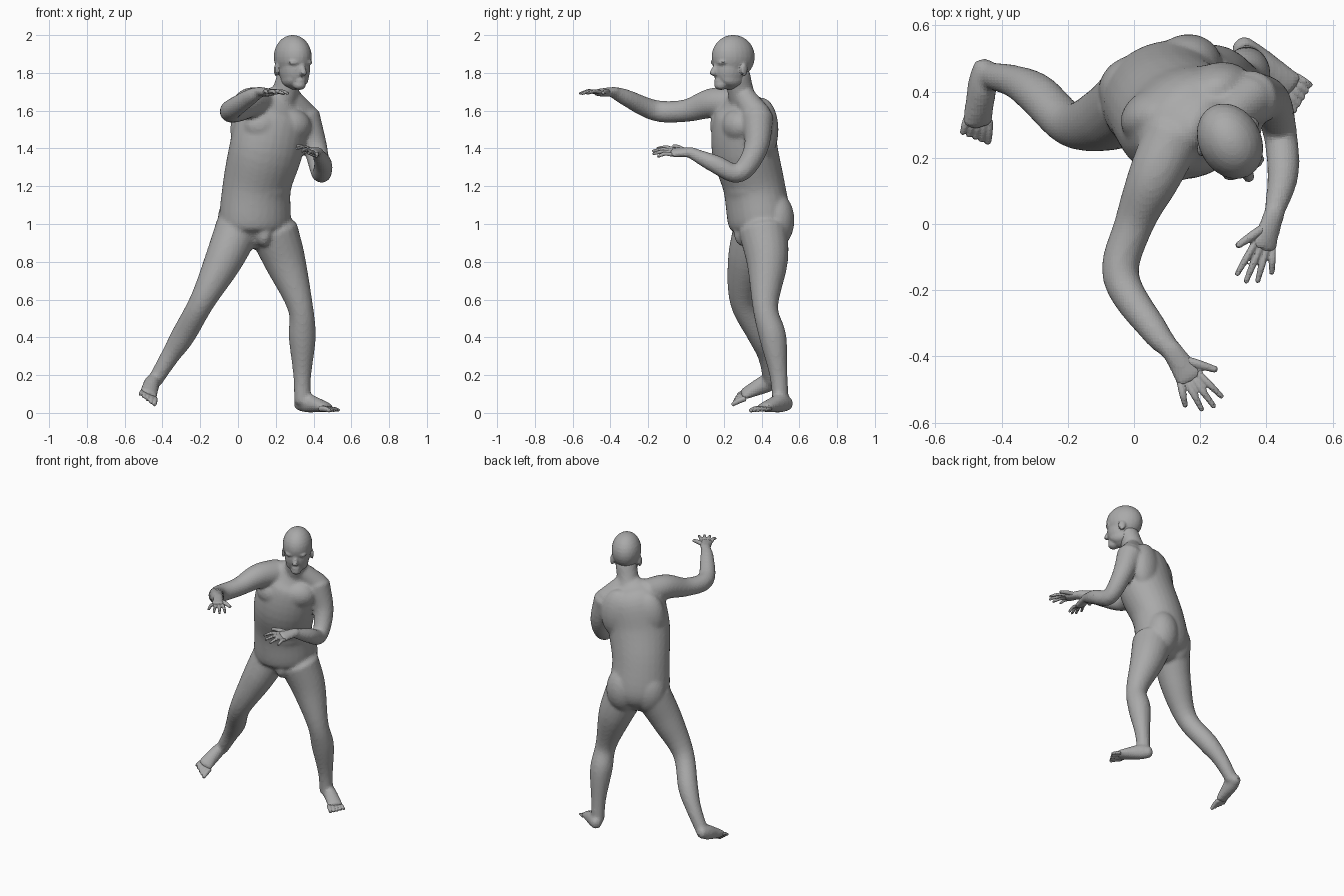
import bpy, bmesh, math
from mathutils import Vector, Matrix

if "Cube" in bpy.data.objects:
    bpy.data.objects.remove(bpy.data.objects["Cube"])

GREY = (0.4, 0.4, 0.4, 1)
clay = bpy.data.materials.new("grey_clay")
clay.use_nodes = True
clay.diffuse_color = GREY
clay.node_tree.nodes["Principled BSDF"].inputs["Base Color"].default_value = GREY

TRUNK_TURN = math.radians(22)
HEAD_TURN = math.radians(28)
RIGHTWARD = Vector((1, 0, 0))
UP = Vector((0, 0, 1))


def leftward(turn):
    return Vector((math.cos(turn), math.sin(turn), 0))


def spot(centre, turn, forward, left, up=0):
    """Point offset from a centre inside a frame turned about the vertical."""
    side = leftward(turn)
    return Vector(centre) + side * left + side.cross(UP) * forward + UP * up


def curve_through(points, steps=5):
    """Smooth samples through points of position, half width and optional half depth."""
    points = [Vector(point) for point in points]
    first, last = points[0], points[-1]
    points = [first * 2 - points[1]] + points + [last * 2 - points[-2]]
    samples = []
    for before, start, end, after in zip(points, points[1:], points[2:], points[3:]):
        for step in range(steps):
            t = step / steps
            leave, arrive = (end - before) / 2, (after - start) / 2
            ease = t * t * (3 - 2 * t)
            samples.append(start.lerp(end, ease) + leave * t * (1 - t) ** 2
                           - arrive * t * t * (1 - t))
    return samples + [last]


def tube(bm, points, side=RIGHTWARD, sides=20):
    """Elliptical tube with rounded ends along a smooth path."""
    samples = curve_through(points)
    centres = [Vector(sample[:3]) for sample in samples]
    rings = []
    for i, sample in enumerate(samples):
        ahead, behind = centres[min(i + 1, len(centres) - 1)], centres[max(i - 1, 0)]
        along = (ahead - behind).normalized()
        wide = (side - along * side.dot(along)).normalized()
        rings.append((centres[i], along, wide * sample[3], along.cross(wide) * sample[-1]))

    def rounded(ring, way):
        centre, along, wide, deep = ring
        reach = along * way * min(wide.length, deep.length) / 2
        return [(centre + reach * shift, along, wide * size, deep * size)
                for shift, size in ((0.6, 0.8), (1, 0.4))]

    rings = rounded(rings[0], -1)[::-1] + rings + rounded(rings[-1], 1)
    angles = [math.tau * k / sides for k in range(sides)]
    loops = [[bm.verts.new(centre + wide * math.cos(angle) + deep * math.sin(angle))
              for angle in angles] for centre, along, wide, deep in rings]
    for low, high in zip(loops, loops[1:]):
        for k in range(sides):
            bm.faces.new((low[k - 1], low[k], high[k], high[k - 1]))
    bm.faces.new(loops[0][::-1])
    bm.faces.new(loops[-1])


def ball(bm, centre, size, turn):
    place = Matrix.Translation(centre) @ Matrix.Rotation(turn, 4, "Z")
    bmesh.ops.create_uvsphere(bm, u_segments=24, v_segments=14, radius=1,
                              matrix=place @ Matrix.Diagonal((*size, 1)))


def finish(name, bm, voxel, smoothing):
    """Fuse the overlapping volumes of one part into a single skin."""
    bmesh.ops.recalc_face_normals(bm, faces=bm.faces)
    mesh = bpy.data.meshes.new(name)
    bm.to_mesh(mesh)
    bm.free()
    mesh.materials.append(clay)
    part = bpy.data.objects.new(name, mesh)
    bpy.context.collection.objects.link(part)
    fuse = part.modifiers.new("fuse", "REMESH")
    fuse.mode = "VOXEL"
    fuse.voxel_size = voxel
    soften = part.modifiers.new("soften", "SMOOTH")
    soften.factor = 0.5
    soften.iterations = smoothing


def digit(bm, base, tip, radius, arch):
    """Slim tapering tube for a finger or toe."""
    middle = base.lerp(tip, 0.5) + UP * arch
    tube(bm, [(*base, radius), (*middle, radius), (*tip, radius * 0.75)],
         Vector((1, 1, 1)), sides=10)


def hand(body, name, wrist, tip, thumbward):
    """Palm on the body, with four fanned fingers and a thumb."""
    wrist, tip = Vector(wrist), Vector(tip)
    thumbward = Vector(thumbward).normalized()
    palm = [(*wrist.lerp(tip, reach), width, depth) for reach, width, depth in
            ((-0.1, 0.032, 0.028), (0.2, 0.038, 0.024), (0.46, 0.048, 0.02))]
    tube(body, palm, thumbward)
    bm = bmesh.new()
    for i in range(4):
        fan = thumbward * (1.4 - i)
        reach = 1 - 0.06 * (i - 1) ** 2
        digit(bm, wrist.lerp(tip, 0.42) + fan * 0.02, wrist.lerp(tip, reach) + fan * 0.036,
              0.011, 0.01)
    digit(bm, wrist.lerp(tip, 0.15) + thumbward * 0.012,
          wrist.lerp(tip, 0.55) + thumbward * 0.08, 0.014, 0.005)
    finish(name, bm, 0.005, 2)


def foot(body, name, heel, tip, inward):
    """Sole and instep on the body, with five toes."""
    heel, tip, inward = Vector(heel), Vector(tip), Vector(inward).normalized()
    sole = [(*(heel.lerp(tip, reach) + UP * height / 2), width, height)
            for reach, width, height in ((0, 0.035, 0.037), (0.25, 0.042, 0.05),
                                         (0.55, 0.046, 0.038), (0.8, 0.05, 0.024))]
    tube(body, sole, inward)
    bm = bmesh.new()
    for i in range(5):
        fan = inward * (1 - i / 2)
        digit(bm, heel.lerp(tip, 0.75) + fan * 0.038 + UP * 0.004,
              heel.lerp(tip, 1.04 - i / 50) + fan * 0.046, 0.015 - i / 1000, 0.004)
    finish(name, bm, 0.005, 2)


# Trunk from crotch to collar, half width and half depth
body = bmesh.new()
tube(body, [(.09, .39, .92, .12, .1), (.09, .39, 1, .19, .16), (.1, .36, 1.2, .185, .16),
            (.15, .31, 1.4, .2, .17), (.19, .31, 1.58, .19, .15), (.22, .3, 1.66, .12, .08)],
     leftward(TRUNK_TURN), sides=28)
chest, hips = (.18, .31, 1.5), (.1, .39, 1)
for way in (-1, 1):
    # chest muscle, shoulder blade and buttock
    ball(body, spot(chest, TRUNK_TURN, 0.07, way * 0.08, 0.02), (.11, .085, .09), TRUNK_TURN)
    ball(body, spot(chest, TRUNK_TURN, -0.06, way * 0.09), (.12, .085, .17), TRUNK_TURN)
    ball(body, spot(hips, TRUNK_TURN, -0.055, way * 0.085, 0.02), (.11, .1, .15), TRUNK_TURN)
# belly and groin
ball(body, spot(hips, TRUNK_TURN, 0.06, 0, 0.2), (.16, .13, .14), TRUNK_TURN)
ball(body, spot(hips, TRUNK_TURN, 0.09, 0, -0.05), (.045, .055, .07), TRUNK_TURN)

# Neck, and arms with the slope from neck to shoulder
right_wrist, left_wrist = (.12, -.39, 1.7), (.42, .02, 1.38)
right_arm = [(.12, .27, 1.63, .09), (.06, .14, 1.64, .08), (0, 0, 1.6, .06),
             (-.04, -.16, 1.6, .056), (.06, -.32, 1.67, .044), (*right_wrist, .029)]
left_arm = [(.35, .38, 1.57, .085), (.41, .37, 1.4, .064), (.44, .28, 1.27, .052),
            (.45, .15, 1.32, .048), (*left_wrist, .029)]
tube(body, [(.22, .32, 1.6, .08), (.25, .29, 1.7, .07), (.28, .27, 1.8, .068)])
for arm in (right_arm, left_arm):
    tube(body, arm)
    tube(body, [(.26, .3, 1.69, .055), arm[0][:3] + (.075,)])

# Legs from hip to ankle
tube(body, [(0, .37, .98, .12), (-.08, .32, .8, .1), (-.19, .3, .59, .068),
            (-.29, .39, .41, .064), (-.36, .43, .3, .05), (-.44, .45, .17, .04)])
tube(body, [(.19, .41, .96, .13), (.25, .43, .8, .11), (.33, .42, .56, .068),
            (.34, .46, .4, .072), (.34, .49, .2, .048), (.34, .5, .06, .043)])

hand(body, "right_fingers", right_wrist, (.23, -.56, 1.69), (.85, .55, 0))
hand(body, "left_fingers", left_wrist, (.35, -.18, 1.38), (-.85, .3, .4))
foot(body, "right_toes", (-.45, .48, .15), (-.48, .26, .07), (.85, -.1, -.5))
foot(body, "left_toes", (.32, .54, .03), (.51, .38, .013), (-.7, -.7, 0))
finish("body", body, 0.01, 10)

# Skull, face, nose, lips and chin
bm = bmesh.new()
middle = (.29, .25, 1.8)
ball(bm, spot(middle, HEAD_TURN, 0, 0, 0.085), (.095, .12, .116), HEAD_TURN)
ball(bm, spot(middle, HEAD_TURN, 0.02, 0, 0.02), (.08, .092, .11), HEAD_TURN)
tube(bm, [(*spot(middle, HEAD_TURN, 0.1, 0, 0.05), .011),
          (*spot(middle, HEAD_TURN, 0.123, 0, -0.005), .019)])
ball(bm, spot(middle, HEAD_TURN, 0.093, 0, -0.042), (.028, .016, .014), HEAD_TURN)
ball(bm, spot(middle, HEAD_TURN, 0.075, 0, -0.065), (.035, .035, .026), HEAD_TURN)
for way in (-1, 1):
    # brow, jaw corner and ear
    ball(bm, spot(middle, HEAD_TURN, 0.09, way * 0.035, 0.055), (.035, .022, .014), HEAD_TURN)
    ball(bm, spot(middle, HEAD_TURN, 0.02, way * 0.035, -0.03), (.036, .065, .045), HEAD_TURN)
    ball(bm, spot(middle, HEAD_TURN, -0.02, way * 0.09, 0.015), (.011, .024, .036),
         HEAD_TURN + way * 0.4)
finish("head", bm, 0.008, 5)
